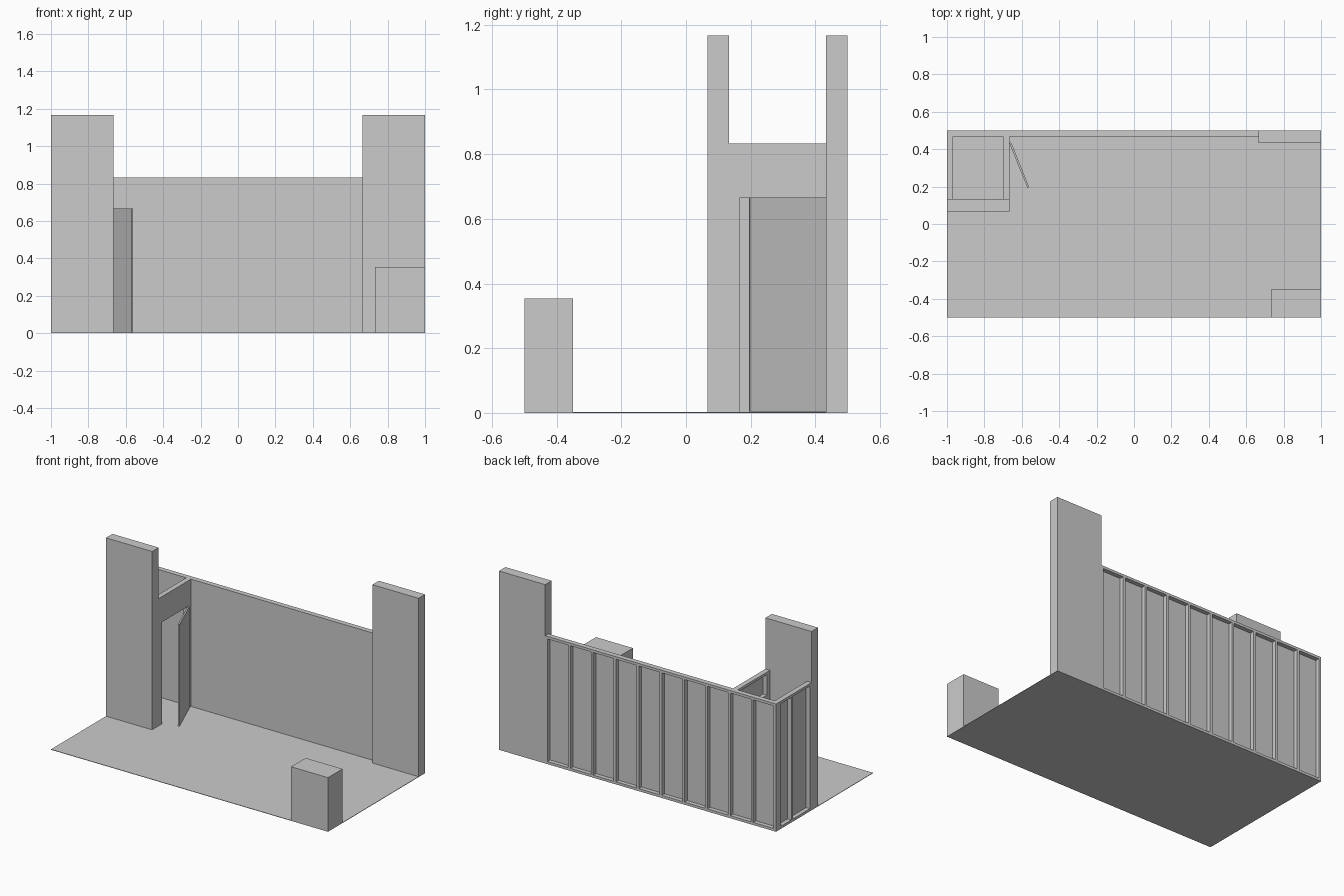
import bpy, bmesh, math
from mathutils import Matrix

if "Cube" in bpy.data.objects:
    bpy.data.objects.remove(bpy.data.objects["Cube"])

U = 1 / 30            # set-building unit
WALL_H = 25 * U
DOOR_H = 20 * U
SKIN = 0.006          # flat facing thickness
STUD = 0.017          # timber width


def add_box(bm, x0, x1, y0, y1, z0, z1):
    m = Matrix.Translation(((x0 + x1) / 2, (y0 + y1) / 2, (z0 + z1) / 2))
    m = m @ Matrix.Diagonal((x1 - x0, y1 - y0, z1 - z0, 1))
    bmesh.ops.create_cube(bm, size=1, matrix=m)


def make(name, boxes):
    bm = bmesh.new()
    for b in boxes:
        add_box(bm, *b)
    me = bpy.data.meshes.new(name)
    bm.to_mesh(me)
    bm.free()
    ob = bpy.data.objects.new(name, me)
    bpy.context.collection.objects.link(ob)
    return ob


# Stage floor, two tall towers and the front plinth
make("stage_floor", [(-1, 1, -0.5, 0.5, 0, 0.003)])
make("left_tower", [(-1, -20 * U, 2 * U, 4 * U, 0, 35 * U)])
make("right_tower", [(20 * U, 1, 13 * U, 0.5, 0, 35 * U)])
make("plinth", [(22 * U, 1, -0.5, -0.35, 0, 0.353)])

# Back wall: front facing with exposed timber frame behind
xa, xb = -1, 20 * U
ya = 14 * U
make("back_wall_facing", [(xa, xb, ya, ya + SKIN, 0, WALL_H)])
frame = [(xa, xb, ya + SKIN, 0.5, z, z + STUD) for z in (0, WALL_H - STUD)]
for i in range(11):
    x = xa + (xb - xa - STUD) * i / 10
    frame.append((x, x + STUD, ya + SKIN, 0.5, STUD, WALL_H - STUD))
make("back_wall_frame", frame)

# Left wall: facing on the inside, frame outside
y0, y1 = 4 * U, 14 * U
xi = -29 * U
make("side_wall_facing", [(xi - SKIN, xi, y0, y1, 0, WALL_H)])
frame = [(-1, xi - SKIN, y0, y1, z, z + STUD) for z in (0, WALL_H - STUD)]
for y in (y0, 0.325, y1 - STUD):
    frame.append((-1, xi - SKIN, y, y + STUD, STUD, WALL_H - STUD))
make("side_wall_frame", frame)

# Door wall: facing on the stage side, frame on the room side
d0, d1 = 5 * U, 13 * U
xr, xs = -21 * U, -20 * U
make("door_wall_facing", [
    (xs - SKIN, xs, y0, d0, 0, WALL_H),
    (xs - SKIN, xs, d1, y1, 0, WALL_H),
    (xs - SKIN, xs, d0, d1, DOOR_H, WALL_H)])
xf = xs - SKIN
frame = [(xr, xf, y0, y1, WALL_H - STUD, WALL_H),
         (xr, xf, d0, d1, DOOR_H, DOOR_H + STUD)]
for y in (y0, d0 - STUD, d1, y1 - STUD):
    frame.append((xr, xf, y, y + STUD, 0, WALL_H - STUD))
make("door_wall_frame", frame)

# Door leaf, hinged at the back and standing ajar
door = make("door", [(0, 0.01, -0.258, 0, 0.004, DOOR_H)])
door.location = (xs, d1, 0)
door.rotation_euler.z = math.radians(22)
